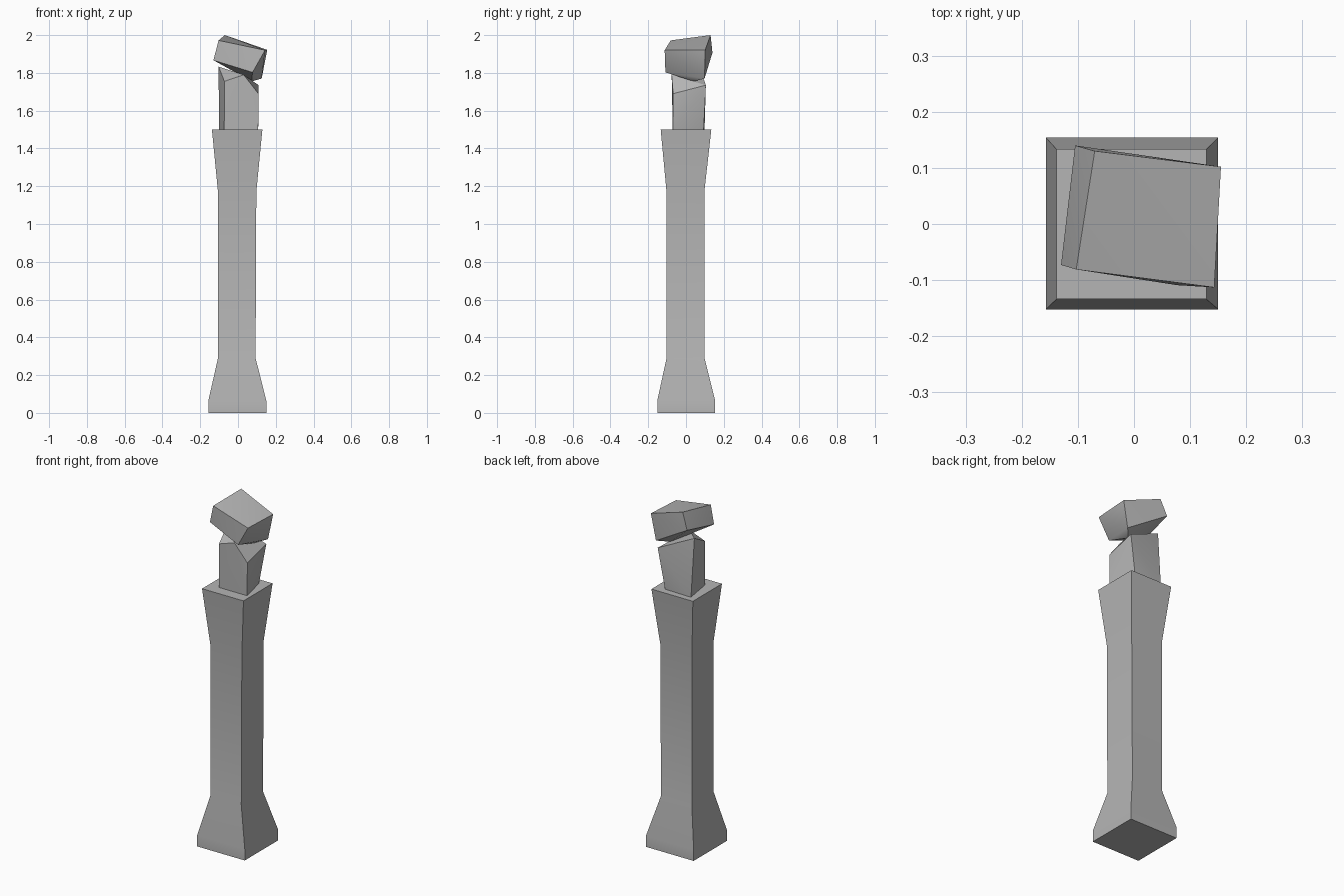
import bpy, bmesh, math

cube = bpy.data.objects.get("Cube")
if cube:
    bpy.data.objects.remove(cube, do_unlink=True)

stone = bpy.data.materials.new("grey_stone")
stone.use_nodes = True
GREY = (0.46, 0.46, 0.46, 1)
stone.diffuse_color = GREY
bsdf = next(n for n in stone.node_tree.nodes if n.type == 'BSDF_PRINCIPLED')
bsdf.inputs["Base Color"].default_value = GREY
bsdf.inputs["Roughness"].default_value = 0.9


def finish(name, bm):
    """Turn a bmesh into a stone object with sharp corners kept."""
    bmesh.ops.recalc_face_normals(bm, faces=bm.faces)
    mesh = bpy.data.meshes.new(name)
    bm.to_mesh(mesh)
    bm.free()
    mesh.materials.append(stone)
    ob = bpy.data.objects.new(name, mesh)
    bpy.context.collection.objects.link(ob)
    bpy.ops.object.select_all(action='DESELECT')
    ob.select_set(True)
    bpy.context.view_layer.objects.active = ob
    bpy.ops.object.shade_smooth_by_angle(angle=math.radians(30))


def loft(name, sections):
    """Stack rectangular sections (z, x0, x1, y0, y1) into a closed solid."""
    bm = bmesh.new()
    rings = [[bm.verts.new((x, y, z)) for x, y in ((x0, y0), (x1, y0), (x1, y1), (x0, y1))]
             for z, x0, x1, y0, y1 in sections]
    for a, b in zip(rings, rings[1:]):
        for i in range(4):
            j = (i + 1) % 4
            bm.faces.new((a[i], a[j], b[j], b[i]))
    bm.faces.new(rings[0][::-1])
    bm.faces.new(rings[-1])
    finish(name, bm)


def rock(name, corners):
    """Chiselled rock: the convex hull of its corners."""
    bm = bmesh.new()
    for c in corners:
        bm.verts.new(c)
    hull = bmesh.ops.convex_hull(bm, input=bm.verts)
    loose = [v for v in hull["geom_interior"] if isinstance(v, bmesh.types.BMVert)]
    bmesh.ops.delete(bm, geom=loose, context='VERTS')
    bmesh.ops.dissolve_limit(bm, angle_limit=math.radians(2), verts=bm.verts, edges=bm.edges)
    finish(name, bm)


# Square pillar: plinth, tapered foot, shaft and flared head
loft("pillar", [
    (0.0, -0.157, 0.15, -0.152, 0.154),
    (0.065, -0.157, 0.15, -0.152, 0.154),
    (0.29, -0.106, 0.093, -0.103, 0.098),
    (1.17, -0.106, 0.097, -0.103, 0.097),
    (1.5, -0.138, 0.129, -0.134, 0.134),
])

# Lower broken block, sunk slightly into the pillar head
rock("lower_rock", [
    (-0.073, -0.07, 1.49), (0.107, -0.07, 1.49), (0.068, 0.093, 1.49), (-0.1, 0.098, 1.49),
    (-0.072, -0.072, 1.755), (0.03, -0.076, 1.79), (0.108, -0.068, 1.69),
    (0.109, 0.105, 1.735), (-0.103, 0.07, 1.833),
])

# Upper tilted block balanced on top
rock("upper_rock", [
    (-0.07, 0.13, 2.0), (-0.103, -0.081, 1.972), (0.155, 0.102, 1.922), (0.143, -0.113, 1.92),
    (-0.105, 0.14, 1.907), (-0.13, -0.073, 1.867),
    (0.077, -0.109, 1.803), (0.125, 0.098, 1.77), (0.072, 0.04, 1.755),
])
